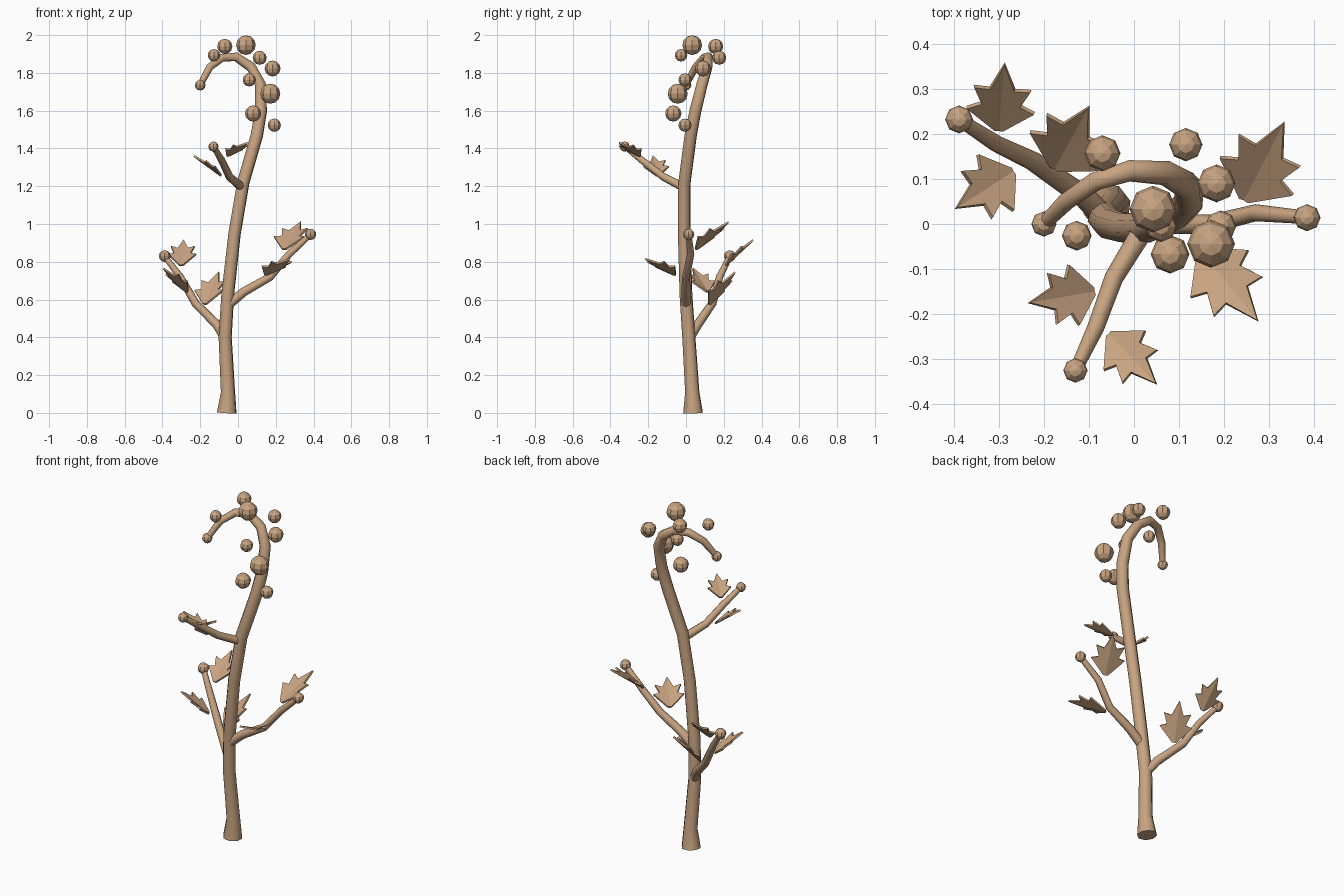
import bpy
import bmesh
from mathutils import Vector

cube = bpy.data.objects.get("Cube")
if cube:
    bpy.data.objects.remove(cube, do_unlink=True)

# Single warm tan colour
tan = bpy.data.materials.new("warm_tan")
tan.use_nodes = True
COLOUR = (0.58, 0.37, 0.22, 1)
tan.diffuse_color = COLOUR
tan.node_tree.nodes["Principled BSDF"].inputs["Base Color"].default_value = COLOUR


def add_object(name, mesh, smooth=False):
    mesh.materials.clear()
    mesh.materials.append(tan)
    obj = bpy.data.objects.new(name, mesh)
    bpy.context.collection.objects.link(obj)
    for poly in mesh.polygons:
        poly.use_smooth = smooth and len(poly.vertices) == 4
    return obj


def stem(name, points):
    """Tapered eight-sided tube through (x, y, z, radius) points."""
    curve = bpy.data.curves.new(name, "CURVE")
    curve.dimensions = "3D"
    curve.bevel_depth = 1
    curve.bevel_resolution = 2
    curve.use_fill_caps = True
    spline = curve.splines.new("POLY")
    spline.points.add(len(points) - 1)
    for p, (x, y, z, r) in zip(spline.points, points):
        p.co = (x, y, z, 1)
        p.radius = r
    temp = bpy.data.objects.new(name + "_path", curve)
    bpy.context.collection.objects.link(temp)
    deps = bpy.context.evaluated_depsgraph_get()
    mesh = bpy.data.meshes.new_from_object(temp.evaluated_get(deps))
    bpy.data.objects.remove(temp, do_unlink=True)
    return add_object(name, mesh, smooth=True)


def ball(name, centre, radius):
    mesh = bpy.data.meshes.new(name)
    bm = bmesh.new()
    bmesh.ops.create_uvsphere(bm, u_segments=8, v_segments=6, radius=radius)
    bm.to_mesh(mesh)
    bm.free()
    add_object(name, mesh).location = centre


# Half of the lobed outline: along the midrib, out to the side
LOBES = [(0, 0.05), (0.36, 0.38), (0.42, 0.22), (0.68, 0.32), (0.64, 0.14)]


def leaf(name, base, tip):
    """Lobed leaf folded along its midrib."""
    base, tip = Vector(base), Vector(tip)
    along = tip - base
    side = along.cross(Vector((0, 0, 1))).normalized() * along.length
    up = side.cross(along).normalized() * along.length
    bm = bmesh.new()
    rib = [bm.verts.new(base), bm.verts.new(tip)]
    for sign in (1, -1):
        edge = [bm.verts.new(base + along * u + side * v * sign + up * v * 0.2)
                for u, v in LOBES]
        loop = [rib[0]] + edge + [rib[1]]
        bm.faces.new(loop if sign > 0 else loop[::-1])
    bmesh.ops.triangulate(bm, faces=bm.faces[:])
    mesh = bpy.data.meshes.new(name)
    bm.to_mesh(mesh)
    bm.free()
    solid = add_object(name, mesh).modifiers.new("thickness", "SOLIDIFY")
    solid.thickness = 0.01
    solid.offset = 0


# Main stem, curling over into a hook
stem("main_stem", [
    (-0.06, 0.037, 0, 0.054), (-0.053, 0.033, 0.11, 0.039),
    (-0.068, 0.015, 0.4, 0.036), (-0.055, 0, 0.62, 0.035),
    (-0.018, -0.01, 0.95, 0.034), (0.028, -0.008, 1.22, 0.034),
    (0.1, 0.025, 1.47, 0.034), (0.122, 0.05, 1.6, 0.033),
    (0.118, 0.085, 1.74, 0.031), (0.07, 0.113, 1.83, 0.028),
    (-0.01, 0.118, 1.885, 0.025), (-0.085, 0.095, 1.88, 0.022),
    (-0.15, 0.05, 1.83, 0.02), (-0.2, 0, 1.735, 0.016)])

# Side branches
stem("back_right_branch", [
    (-0.07, 0.02, 0.4, 0.026), (-0.11, 0.06, 0.465, 0.025),
    (-0.225, 0.14, 0.58, 0.022), (-0.305, 0.178, 0.72, 0.019),
    (-0.385, 0.23, 0.825, 0.015)])
stem("left_branch", [
    (-0.055, 0, 0.57, 0.026), (0.03, 0, 0.64, 0.024),
    (0.17, 0, 0.72, 0.021), (0.27, 0.025, 0.84, 0.019),
    (0.38, 0.015, 0.94, 0.015)])
stem("front_right_branch", [
    (0.025, -0.005, 1.19, 0.024), (-0.045, -0.12, 1.25, 0.021),
    (-0.085, -0.23, 1.335, 0.019), (-0.13, -0.325, 1.41, 0.014)])

# Buds at the branch ends
for name, centre, radius in [
        ("hook_bud", (-0.2, 0, 1.735), 0.028),
        ("back_right_bud", (-0.388, 0.232, 0.83), 0.031),
        ("left_bud", (0.384, 0.014, 0.945), 0.03),
        ("front_right_bud", (-0.13, -0.325, 1.41), 0.027)]:
    ball(name, centre, radius)

# Berries around the hook
BERRIES = [
    (-0.07, 0.157, 1.94, 0.04), (0.042, 0.033, 1.947, 0.052),
    (-0.127, -0.026, 1.893, 0.033), (0.115, 0.176, 1.88, 0.037),
    (0.183, 0.09, 1.823, 0.042), (0.06, -0.005, 1.763, 0.035),
    (0.171, -0.044, 1.69, 0.053), (0.08, -0.067, 1.585, 0.043),
    (0.192, -0.005, 1.523, 0.035)]
for i, (x, y, z, r) in enumerate(BERRIES):
    ball(f"berry_{i + 1}", (x, y, z), r)

# Leaves: base and tip
LEAVES = [
    ((-0.3, 0.21, 0.78), (-0.287, 0.355, 0.915)),
    ((-0.175, 0.125, 0.575), (-0.1, 0.26, 0.745)),
    ((-0.27, 0.115, 0.64), (-0.395, 0.035, 0.765)),
    ((0.245, 0.055, 0.865), (0.333, 0.225, 1.01)),
    ((0.148, -0.06, 0.73), (0.275, -0.215, 0.815)),
    ((-0.055, -0.245, 1.36), (0.05, -0.355, 1.43)),
    ((-0.09, -0.15, 1.255), (-0.233, -0.175, 1.36))]
for i, (base, tip) in enumerate(LEAVES):
    leaf(f"leaf_{i + 1}", base, tip)
